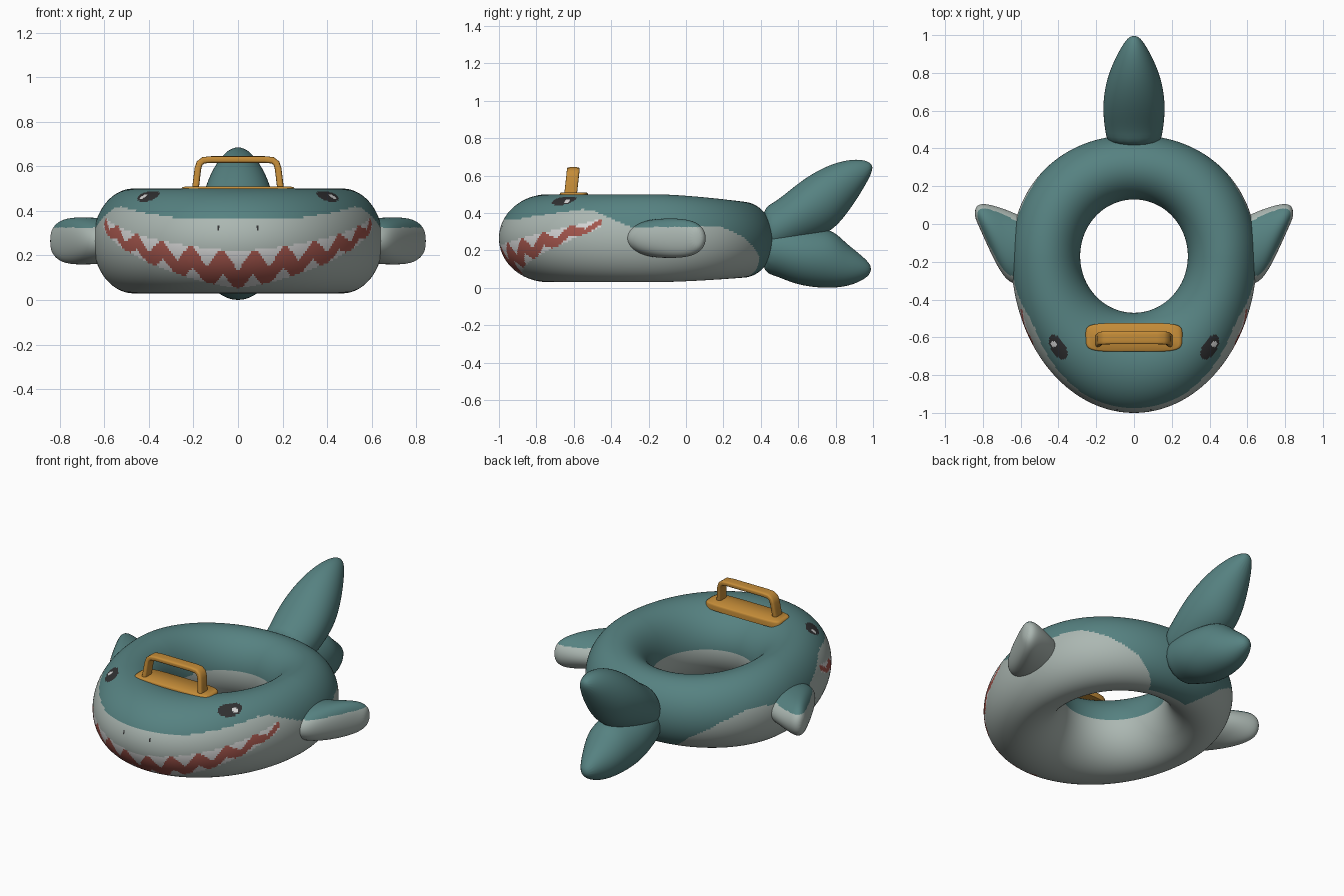
import bpy, bmesh, math
from mathutils import Vector

if "Cube" in bpy.data.objects:
    bpy.data.objects.remove(bpy.data.objects["Cube"])


def material(name, rgb):
    m = bpy.data.materials.new(name)
    m.diffuse_color = (*rgb, 1)
    m.use_nodes = True
    m.node_tree.nodes["Principled BSDF"].inputs["Base Color"].default_value = m.diffuse_color
    return m


TEAL = material("teal", (0.093, 0.222, 0.220))
GREY = material("belly grey", (0.41, 0.475, 0.445))
RED = material("mouth red", (0.38, 0.095, 0.075))
WHITE = material("tooth white", (0.68, 0.68, 0.68))
DARK = material("eye dark", (0.03, 0.03, 0.032))
ORANGE = material("handle orange", (0.56, 0.265, 0.04))


def lerp_table(table, v):
    for (a, fa), (b, fb) in zip(table, table[1:]):
        if v <= b:
            return fa + (fb - fa) * max(0, v - a) / (b - a)
    return table[-1][1]


def loft(name, rings, mats, subdiv=0, closed=False, rule=None):
    """Skin a list of equal-length rings; cap the ends unless closed."""
    n, k = len(rings[0]), len(rings)
    verts = [p for r in rings for p in r]
    faces = []
    for i in range(k if closed else k - 1):
        a, b = i * n, (i + 1) % k * n
        faces += [(a + j, a + (j + 1) % n, b + (j + 1) % n, b + j) for j in range(n)]
    if not closed:
        faces += [tuple(range(n))[::-1], tuple(range((k - 1) * n, k * n))]
    me = bpy.data.meshes.new(name)
    me.from_pydata(verts, [], faces)
    bm = bmesh.new()
    bm.from_mesh(me)
    bmesh.ops.recalc_face_normals(bm, faces=bm.faces)
    bm.to_mesh(me)
    bm.free()
    ob = bpy.data.objects.new(name, me)
    bpy.context.collection.objects.link(ob)
    for m in mats:
        me.materials.append(m)
    bpy.ops.object.select_all(action='DESELECT')
    ob.select_set(True)
    bpy.context.view_layer.objects.active = ob
    if subdiv:
        mod = ob.modifiers.new("round", 'SUBSURF')
        mod.levels = subdiv
        bpy.ops.object.modifier_apply(modifier=mod.name)
    for p in ob.data.polygons:
        if rule:
            p.material_index = rule(p)
    bpy.ops.object.shade_smooth_by_angle(angle=math.radians(50))
    return ob


def section(centre, u, v, n=16, power=2):
    """Super-ellipse ring spanned by half-axes u and v."""
    c0, u, v = Vector(centre), Vector(u), Vector(v)
    out = []
    for i in range(n):
        a = 2 * math.pi * (i + 0.5) / n
        c, s = math.cos(a), math.sin(a)
        out.append(c0 + u * math.copysign(abs(c) ** (2 / power), c)
                   + v * math.copysign(abs(s) ** (2 / power), s))
    return out


# --- Ring body: fine mesh so the painted face can be coloured by rule ---
CY, NT, NP = -0.17, 480, 128


def body_ring(t):
    s, c = math.sin(t), math.cos(t)
    ry = 0.83 if c > 0 else 0.64
    e = 1.0 if c > 0 else 0.94
    outer = Vector((0.65 * math.copysign(abs(s) ** e, s), CY - ry * math.copysign(abs(c) ** e, c)))
    inner = Vector((0.285 * s, CY - 0.30 * c))
    m, d = (outer + inner) / 2, (outer - inner) / 2
    back = max(0, -c) ** 1.5
    pts = []
    for j in range(NP):
        p = 2 * math.pi * j / NP
        q = m + d * math.cos(p)
        pts.append((q.x, q.y, 0.265 - 0.008 * back + (0.235 - 0.032 * back) * math.sin(p)))
    return pts


# Height of the teal / grey border by angle from the nose
BORDER = [(0, .37), (27, .37), (45, .395), (60, .42), (66, .41), (77, .35), (82, .32), (95, .30),
          (115, .33), (125, .32), (137, .27), (153, .17), (162, .08), (169, .0), (180, .0)]


def body_rule(p):
    # face order gives the angle around the ring (i) and round the tube (j)
    i, j = divmod(p.index, NP)
    t = 360 * (i + 0.5) / NT
    t = min(t, 360 - t)
    tube = 2 * math.pi * (j + 0.5) / NP
    x, y, z = abs(p.center.x), p.center.y, p.center.z
    if math.cos(tube) < 0:                       # inside of the hole
        return 0 if z > 0.28 else 1
    # eyes
    dx, dy = x - 0.402, y + 0.652
    along, across = 0.52 * dx + 0.85 * dy, 0.85 * dx - 0.52 * dy
    if z > 0.3 and (along / 0.075) ** 2 + (across / 0.036) ** 2 < 1:
        return 3 if math.hypot(x - 0.425, y + 0.637) < 0.014 else 4
    # nostrils
    if t < 30 and abs(x - 0.09) < 0.006 and abs(z - 0.32) < 0.01:
        return 4
    # mouth with two rows of teeth
    u = t / 70
    if u < 1:
        top, low = 0.22 + 0.15 * u ** 1.5, 0.055 + 0.27 * u ** 1.5
        if low < z < top:
            h = (z - low) / (top - low)
            w = t / 12.7
            upper = 1 - 2 * abs(w - round(w))            # 1 at tooth centre
            lower = 2 * abs(w - round(w))
            if 1 - h < 0.62 * (upper - 0.12) or h < 0.55 * (lower - 0.35):
                return 3
            return 2
    return 0 if z > lerp_table(BORDER, t) else 1


rings = [body_ring(2 * math.pi * i / NT) for i in range(NT)]
loft("ring_body", rings, [TEAL, GREY, RED, WHITE, DARK], closed=True, rule=body_rule)


# --- Tail: two inflated lobes, each lofted between a leading and a trailing edge ---
def lobe(name, lead, trail, widths):
    rs = []
    for a, b, w in zip(lead, trail, widths):
        a, b = Vector((0, *a)), Vector((0, *b))
        rs.append(section((a + b) / 2, (w, 0, 0), (a - b) / 2))
    loft(name, rs, [TEAL], subdiv=2)


W = [.14, .155, .168, .165, .145, .11, .07, .025]
lobe("tail_upper_lobe",
     [(.40, .43), (.47, .455), (.56, .53), (.65, .60), (.76, .66), (.87, .69), (.95, .688), (.995, .665)],
     [(.42, .16), (.50, .18), (.60, .22), (.70, .26), (.79, .31), (.85, .38), (.92, .48), (1.003, .625)], W)
lobe("tail_lower_lobe",
     [(.40, .08), (.47, .065), (.56, .025), (.65, .002), (.76, -.006), (.86, .003), (.94, .035), (.985, .07)],
     [(.42, .35), (.50, .35), (.60, .34), (.70, .325), (.79, .31), (.85, .245), (.92, .19), (.998, .12)], W)

# --- Side fins: x station, front y, back y, half thickness ---
FIN = [(.56, -.33, .03, .10), (.64, -.325, .065, .107), (.69, -.285, .085, .108), (.74, -.195, .10, .108),
       (.79, -.085, .11, .098), (.825, -.005, .105, .072), (.843, .035, .08, .035)]
for side, s in (("right", 1), ("left", -1)):
    rs = [section((s * x, (a + b) / 2, 0.265), (0, (b - a) / 2, 0), (0, 0, h)) for x, a, b, h in FIN]
    loft(side + "_fin", rs, [TEAL, GREY], subdiv=3, rule=lambda p: 0 if p.center.z > 0.325 else 1)

# --- Handle: rounded base plate and an arched grip ---
plate = [(0.47, 1.0), (0.497, 1.0), (0.505, 0.98), (0.509, 0.93)]
loft("handle_plate", [section((0, -0.60, z), (0.256 * k, 0, 0), (0, 0.076 * k, 0), 48, 5)
                      for z, k in plate], [ORANGE])

half = [(-.192, .49), (-.186, .54), (-.180, .59), (-.172, .614), (-.155, .627), (-.12, .63)]
path = half + [(-x, z) for x, z in reversed(half)]
rs = []
for i, (x, z) in enumerate(path):
    a, b = path[max(i - 1, 0)], path[min(i + 1, len(path) - 1)]
    d = Vector((b[0] - a[0], 0, b[1] - a[1])).normalized()
    normal = Vector((-d.z, 0, d.x))
    y = -0.617 + (z - 0.5) * 0.11
    rs.append(section((x, y, z), (0, 0.034, 0), normal * 0.015, 24, 4))
loft("handle_grip", rs, [ORANGE])
